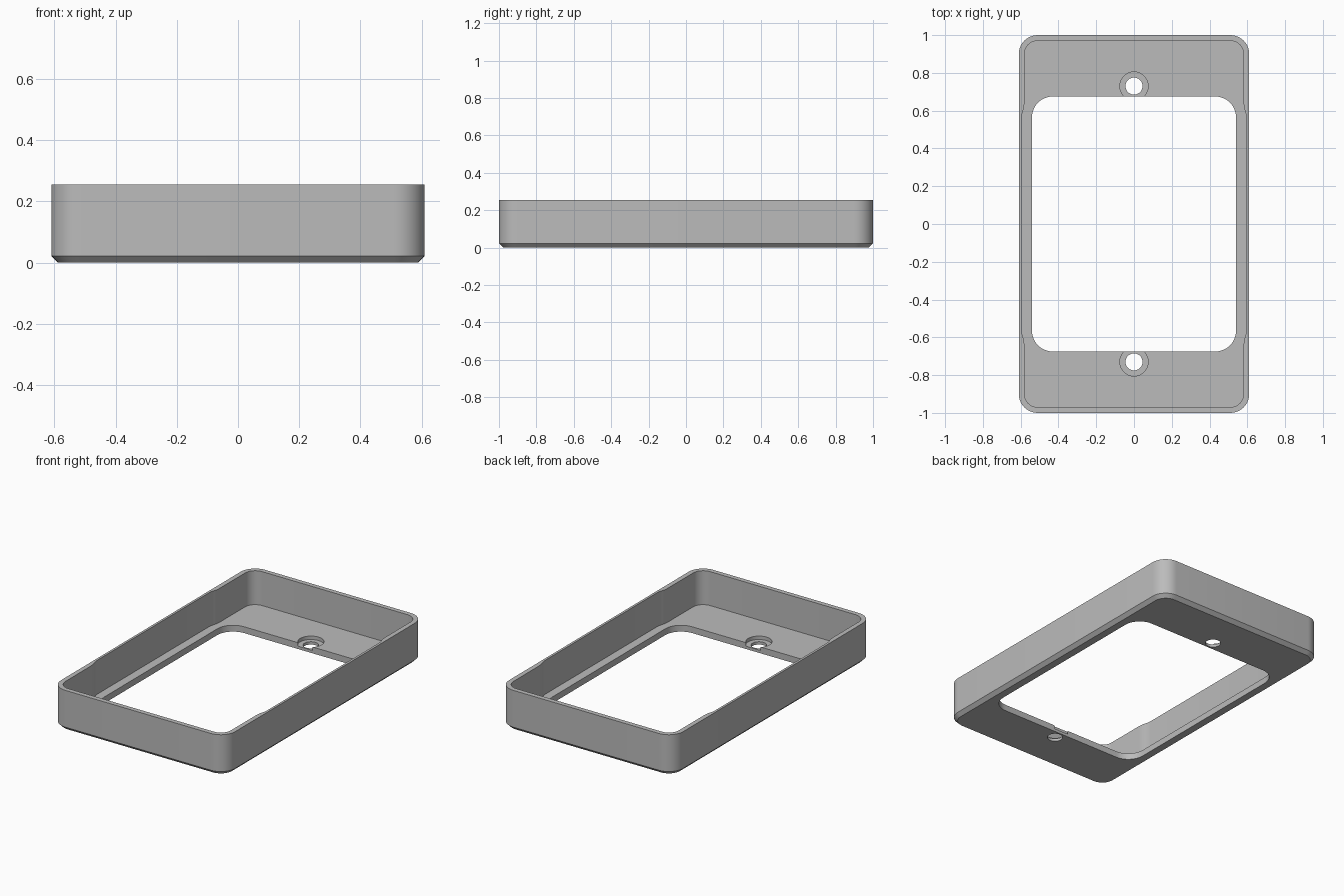
import bpy, bmesh, math

if "Cube" in bpy.data.objects:
    bpy.data.objects.remove(bpy.data.objects["Cube"])

WIDTH, LENGTH, HEIGHT = 1.22, 2.0, 0.255
FLOOR, CHAMFER = 0.04, 0.022


def corner(hx, hy, r, steps=10):
    """Arc of one rounded corner in the +x +y quarter."""
    return [(hx - r + r * math.cos(a), hy - r + r * math.sin(a))
            for a in (math.pi / 2 * i / steps for i in range(steps + 1))]


def mirror_quarter(q):
    """Complete a closed outline from its +x +y quarter."""
    half = q + [(-x, y) for x, y in reversed(q)]
    return half + [(-x, -y) for x, y in half]


def circle(r, cy, n=48):
    return [(r * math.cos(2 * math.pi * i / n), cy + r * math.sin(2 * math.pi * i / n))
            for i in range(n)]


def loft(name, layers):
    """Solid through matching outlines, given as (outline, z) from bottom to top."""
    bm = bmesh.new()
    rings = [[bm.verts.new((x, y, z)) for x, y in pts] for pts, z in layers]
    n = len(rings[0])
    bm.faces.new(rings[0][::-1])
    bm.faces.new(rings[-1])
    for lo, hi in zip(rings, rings[1:]):
        for i in range(n):
            j = (i + 1) % n
            bm.faces.new((lo[i], lo[j], hi[j], hi[i]))
    mesh = bpy.data.meshes.new(name)
    bm.to_mesh(mesh)
    bm.free()
    obj = bpy.data.objects.new(name, mesh)
    bpy.context.collection.objects.link(obj)
    return obj


def cut(target, outline, z0, z1):
    """Subtract a straight prism from the target."""
    cutter = loft("cutter", [(outline, z0), (outline, z1)])
    cutter.hide_render = True
    mod = target.modifiers.new("cut", 'BOOLEAN')
    mod.operation, mod.solver, mod.object = 'DIFFERENCE', 'EXACT', cutter
    bpy.context.view_layer.objects.active = target
    bpy.ops.object.modifier_apply(modifier=mod.name)
    bpy.data.objects.remove(cutter)


# Outer body with rounded corners and a chamfered bottom edge
hx, hy = WIDTH / 2, LENGTH / 2
outer = mirror_quarter(corner(hx, hy, 0.10))
base = mirror_quarter(corner(hx - CHAMFER, hy - CHAMFER, 0.10 - CHAMFER))
frame = loft("frame_housing", [(base, 0), (outer, CHAMFER), (outer, HEIGHT)])

# Tray cavity, with thinner side walls along the middle
relief = [(0.595, 0.555), (0.593, 0.58), (0.5875, 0.60), (0.582, 0.62), (0.58, 0.645)]
cut(frame, mirror_quarter(relief + corner(0.58, 0.97, 0.07)), FLOOR, HEIGHT + 0.1)

# Rounded window through the floor
cut(frame, mirror_quarter(corner(0.54, 0.675, 0.11)), -0.1, FLOOR + 0.05)

# Counterbored screw holes at both ends
for y in (0.73, -0.73):
    cut(frame, circle(0.075, y), 0.018, FLOOR + 0.05)
    cut(frame, circle(0.045, y), -0.1, FLOOR + 0.05)

# Plain grey finish
grey = bpy.data.materials.new("plain_grey")
grey.diffuse_color = (0.5, 0.5, 0.5, 1)
grey.use_nodes = True
grey.node_tree.nodes["Principled BSDF"].inputs["Base Color"].default_value = grey.diffuse_color
frame.data.materials.clear()
frame.data.materials.append(grey)
for p in frame.data.polygons:
    p.material_index = 0

bpy.ops.object.select_all(action='DESELECT')
frame.select_set(True)
bpy.context.view_layer.objects.active = frame
bpy.ops.object.shade_smooth_by_angle(angle=math.radians(30))
